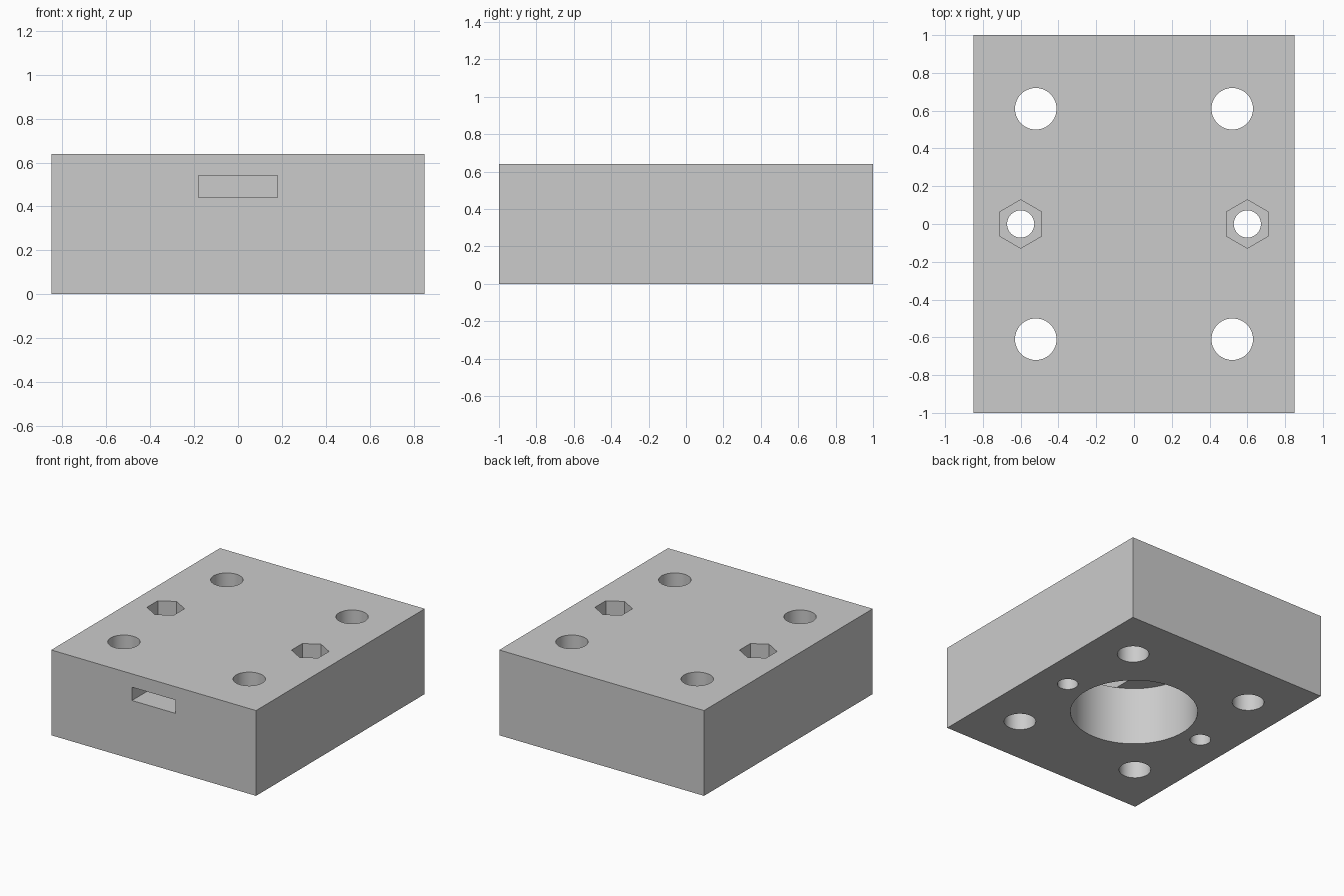
import bpy
import math

W, D, H = 1.70, 2.0, 0.64

if "Cube" in bpy.data.objects:
    bpy.data.objects.remove(bpy.data.objects["Cube"], do_unlink=True)

# Single grey material
grey = bpy.data.materials.new("light_grey")
grey.use_nodes = True
colour = (0.6, 0.6, 0.6, 1)
grey.diffuse_color = colour
grey.node_tree.nodes["Principled BSDF"].inputs["Base Color"].default_value = colour


def box(name, x, y, z):
    """Box from (min, max) ranges."""
    centre = [(a + b) / 2 for a, b in (x, y, z)]
    bpy.ops.mesh.primitive_cube_add(size=1, location=centre)
    ob = bpy.context.object
    ob.name = name
    ob.scale = [b - a for a, b in (x, y, z)]
    bpy.ops.object.transform_apply(location=True, rotation=False, scale=True)
    return ob


def prism(name, x, y, radius, z, sides=64):
    """Upright prism or cylinder; a corner points along y."""
    bpy.ops.mesh.primitive_cylinder_add(vertices=sides, radius=radius, depth=z[1] - z[0],
                                        location=(x, y, (z[0] + z[1]) / 2))
    ob = bpy.context.object
    ob.name = name
    return ob


block = box("mounting_block", (-W / 2, W / 2), (-D / 2, D / 2), (0, H))
block.data.materials.append(grey)

through = (-0.1, H + 0.1)
cutters = []

# Large blind bore from below, with a slot running into it from the front
cutters.append(prism("bore_cutter", 0, 0, 0.44, (-0.1, 0.441), 96))
cutters.append(box("slot_cutter", (-0.18, 0.18), (-1.1, 0), (0.44, 0.54)))

for side in (-1, 1):
    # Corner through holes
    for end in (-1, 1):
        cutters.append(prism("corner_hole_cutter", side * 0.52, end * 0.61, 0.11, through))
    # Bolt holes with hexagonal nut pockets on top
    cutters.append(prism("bolt_hole_cutter", side * 0.6, 0, 0.072, through, 48))
    cutters.append(prism("nut_pocket_cutter", side * 0.6, 0, 0.128, (H - 0.2, H + 0.1), 6))

# Cut the block and drop the cutters
bpy.ops.object.select_all(action='DESELECT')
block.select_set(True)
bpy.context.view_layer.objects.active = block
for cutter in cutters:
    mod = block.modifiers.new("cut", 'BOOLEAN')
    mod.operation = 'DIFFERENCE'
    mod.solver = 'EXACT'
    mod.object = cutter
    bpy.ops.object.modifier_apply(modifier=mod.name)
for cutter in cutters:
    bpy.data.objects.remove(cutter, do_unlink=True)

bpy.ops.object.shade_smooth_by_angle(angle=math.radians(30))
